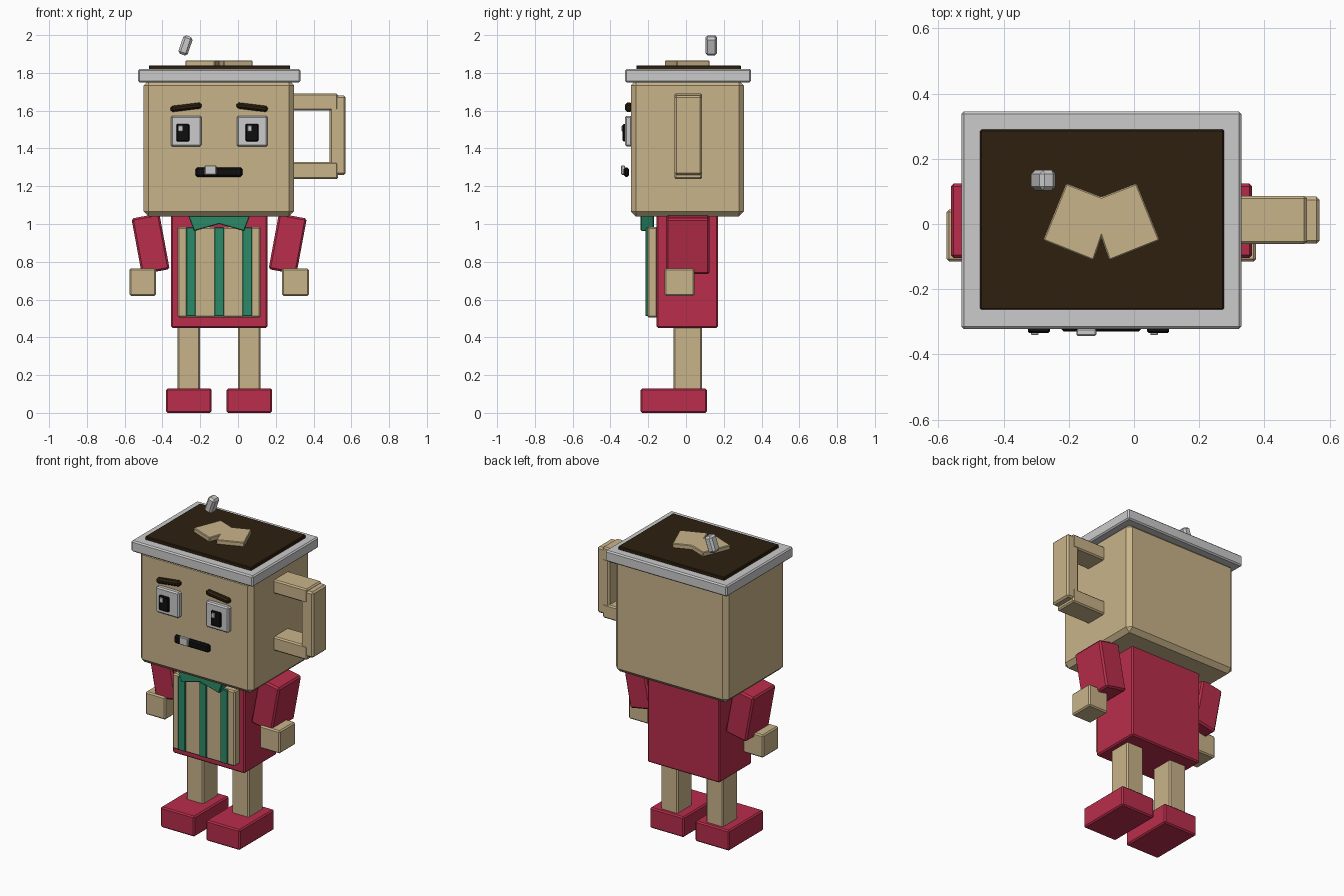
import bpy
import bmesh
import math

if "Cube" in bpy.data.objects:
    bpy.data.objects.remove(bpy.data.objects["Cube"], do_unlink=True)

MID = -0.1  # the figure's own centre line; the handle pushes it off x = 0


def material(name, *rgb):
    """Flat material from 8-bit display values."""
    lin = [((c / 255 + 0.055) / 1.055) ** 2.4 if c > 10 else c / 255 / 12.92 for c in rgb]
    m = bpy.data.materials.new(name)
    m.use_nodes = True
    m.diffuse_color = (*lin, 1)
    bsdf = next(n for n in m.node_tree.nodes if n.type == "BSDF_PRINCIPLED")
    bsdf.inputs["Base Color"].default_value = (*lin, 1)
    bsdf.inputs["Roughness"].default_value = 0.8
    return m


tan = material("tan", 201, 180, 138)
red = material("red", 185, 45, 75)
green = material("green", 44, 138, 104)
white = material("off_white", 203, 203, 203)
brown = material("dark_brown", 45, 32, 15)
black = material("black", 14, 14, 14)


def finish(name, bm, mat, bevel):
    bmesh.ops.recalc_face_normals(bm, faces=bm.faces)
    if bevel:
        bmesh.ops.bevel(bm, geom=bm.edges[:], offset=bevel, segments=1,
                        affect="EDGES", profile=0.5)
    mesh = bpy.data.meshes.new(name)
    bm.to_mesh(mesh)
    bm.free()
    mesh.materials.append(mat)
    ob = bpy.data.objects.new(name, mesh)
    bpy.context.collection.objects.link(ob)
    return ob


def box(name, mat, xs, ys, zs, bevel=0.008, tilt=0):
    """Chamfered box from its extents, tilted about y in degrees."""
    bm = bmesh.new()
    bmesh.ops.create_cube(bm, size=1)
    spans = (xs, ys, zs)
    for v in bm.verts:
        v.co = [c * (s[1] - s[0]) for c, s in zip(v.co, spans)]
    ob = finish(name, bm, mat, bevel)
    ob.location = [(s[0] + s[1]) / 2 for s in spans]
    ob.rotation_euler.y = math.radians(tilt)
    return ob


def pair(name, mat, xs, ys, zs, bevel=0.008, tilt=0):
    """Left and right boxes; xs is measured from the centre line."""
    for side, s in (("left", 1), ("right", -1)):
        ext = sorted(MID + s * x for x in xs)
        box(side + "_" + name, mat, ext, ys, zs, bevel, s * tilt)


def bow(name, mat, half, depth, upright=False):
    """Mirrored half outline, extruded along z, or along y when upright."""
    outline = half + [(-x, h) for x, h in reversed(half) if x > 0]
    bm = bmesh.new()
    place = (lambda x, h: (x, depth[0], h)) if upright else (lambda x, h: (x, h, depth[0]))
    face = bm.faces.new([bm.verts.new(place(*p)) for p in outline])
    ext = bmesh.ops.extrude_face_region(bm, geom=[face])
    t = depth[1] - depth[0]
    verts = [g for g in ext["geom"] if isinstance(g, bmesh.types.BMVert)]
    bmesh.ops.translate(bm, vec=(0, t, 0) if upright else (0, 0, t), verts=verts)
    ob = finish(name, bm, mat, 0.004)
    ob.location.x = MID
    return ob


# Legs and shoes
pair("shoe", red, (0.04, 0.28), (-0.24, 0.11), (0, 0.13))
pair("leg", tan, (0.1, 0.22), (-0.065, 0.085), (0.12, 0.46))

# Jacket, arms and hands
box("jacket", red, (-0.355, 0.155), (-0.155, 0.17), (0.45, 1.05))
pair("arm", red, (0.288, 0.438), (-0.105, 0.125), (0.745, 1.045), 0.01, 10.5)
pair("hand", tan, (0.333, 0.475), (-0.115, 0.045), (0.62, 0.765))

# Striped shirt front and bow tie
box("shirt_front", tan, (-0.32, 0.12), (-0.205, -0.15), (0.505, 0.985))
for i in (-1, 0, 1):
    x = MID + i * 0.149
    box(f"shirt_stripe_{i + 2}", green, (x - 0.025, x + 0.025), (-0.214, -0.16),
        (0.512, 0.982), 0.003)
bow("bow_tie", green, [(0, 1.0), (0.132, 0.963), (0.178, 1.08), (0, 1.11)],
    (-0.24, -0.17), upright=True)

# Mug head, rim and drink
box("mug", tan, (-0.5, 0.297), (-0.292, 0.307), (1.04, 1.76), 0.027)
box("rim", white, (-0.53, 0.33), (-0.322, 0.345), (1.75, 1.82), 0.008)
box("drink", brown, (-0.472, 0.276), (-0.263, 0.29), (1.8, 1.84), 0.004)
bow("cream", tan, [(0, 0.083), (0.108, 0.125), (0.179, -0.05), (0.024, -0.112), (0, -0.042)],
    (1.83, 1.866))
box("sugar_stick", white, (-0.304, -0.252), (0.103, 0.165), (1.894, 1.997), 0.012, 19)

# Handle
box("handle_top", tan, (0.28, 0.53), (-0.062, 0.086), (1.602, 1.69))
box("handle_bottom", tan, (0.28, 0.53), (-0.062, 0.086), (1.238, 1.328))
box("handle_grip", tan, (0.485, 0.57), (-0.06, 0.084), (1.26, 1.68), 0.01)

# Face: pupils and glints sit off-centre, so both eyes share one offset
for side, x in (("right", -0.275), ("left", 0.075)):
    look = x - 0.017 if side == "right" else x - 0.001
    box(side + "_eye", white, (x - 0.081, x + 0.081), (-0.322, -0.285), (1.41, 1.573))
    box(side + "_pupil", black, (look - 0.034, look + 0.034), (-0.335, -0.315),
        (1.437, 1.53), 0.005)
    box(side + "_glint", white, (look - 0.024, look - 0.001), (-0.341, -0.33),
        (1.491, 1.521), 0.002)
pair("eyebrow", brown, (0.092, 0.258), (-0.322, -0.285), (1.602, 1.634), 0.01, 7)
box("mouth", black, (-0.225, 0.023), (-0.33, -0.302), (1.25, 1.3), 0.009)
box("tooth", white, (-0.177, -0.115), (-0.343, -0.322), (1.26, 1.31), 0.004)
